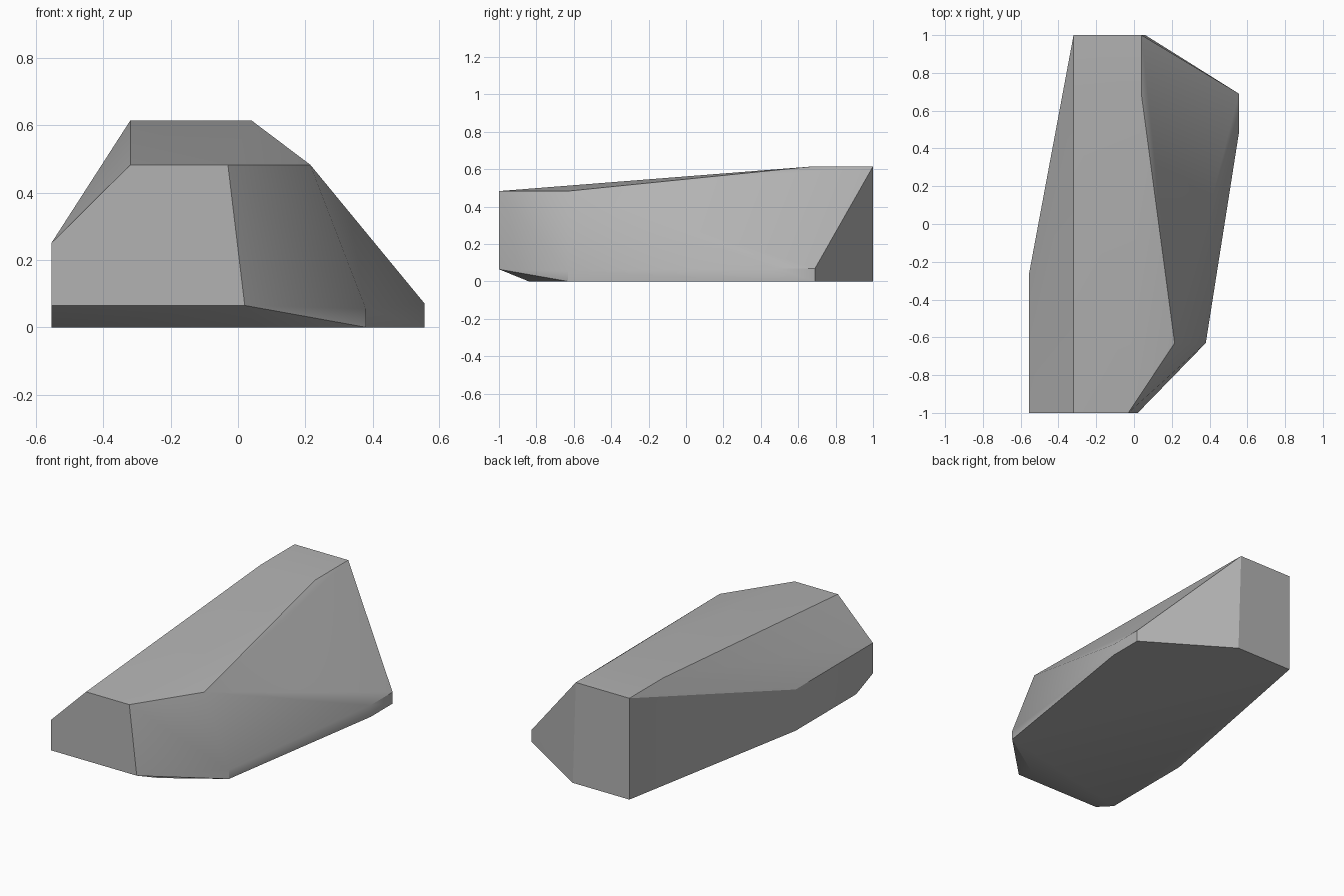
import bpy
import bmesh
import math

cube = bpy.data.objects.get("Cube")
if cube:
    bpy.data.objects.remove(cube, do_unlink=True)

# Single grey stone colour
stone = bpy.data.materials.new("stone grey")
stone.use_nodes = True
colour = (0.45, 0.45, 0.45, 1)
stone.diffuse_color = colour
stone.node_tree.nodes["Principled BSDF"].inputs["Base Color"].default_value = colour

# Corner points by region of the boulder
ridge = [(-0.32, 1, 0.615), (0.04, 1, 0.615), (0.04, 0.68, 0.615), (-0.32, 0.68, 0.615),
         (0.215, -0.63, 0.483), (-0.03, -1, 0.483), (-0.32, -1, 0.483)]
flanks = [(-0.555, -0.26, 0.25), (-0.555, -1, 0.25), (-0.555, -1, 0.065), (0.02, -1, 0.065),
          (0.38, -0.63, 0.055), (0.555, 0.48, 0.07), (0.555, 0.69, 0.07)]
base = [(-0.32, 1, 0), (0.06, 1, 0), (0.555, 0.69, 0), (0.555, 0.48, 0),
        (0.38, -0.63, 0), (0.06, -0.84, 0), (-0.555, -0.84, 0), (-0.555, -0.26, 0)]

# Wrap the corners in a convex faceted skin
bm = bmesh.new()
for point in ridge + flanks + base:
    bm.verts.new(point)
bmesh.ops.convex_hull(bm, input=bm.verts[:])
bmesh.ops.dissolve_limit(bm, angle_limit=math.radians(0.5), verts=bm.verts[:], edges=bm.edges[:])
bmesh.ops.recalc_face_normals(bm, faces=bm.faces[:])
mesh = bpy.data.meshes.new("boulder")
bm.to_mesh(mesh)
bm.free()
mesh.materials.append(stone)

# Soft shading across shallow facets, crisp at the strong ridges
boulder = bpy.data.objects.new("boulder", mesh)
bpy.context.collection.objects.link(boulder)
bpy.context.view_layer.objects.active = boulder
boulder.select_set(True)
bpy.ops.object.shade_smooth_by_angle(angle=math.radians(30))
